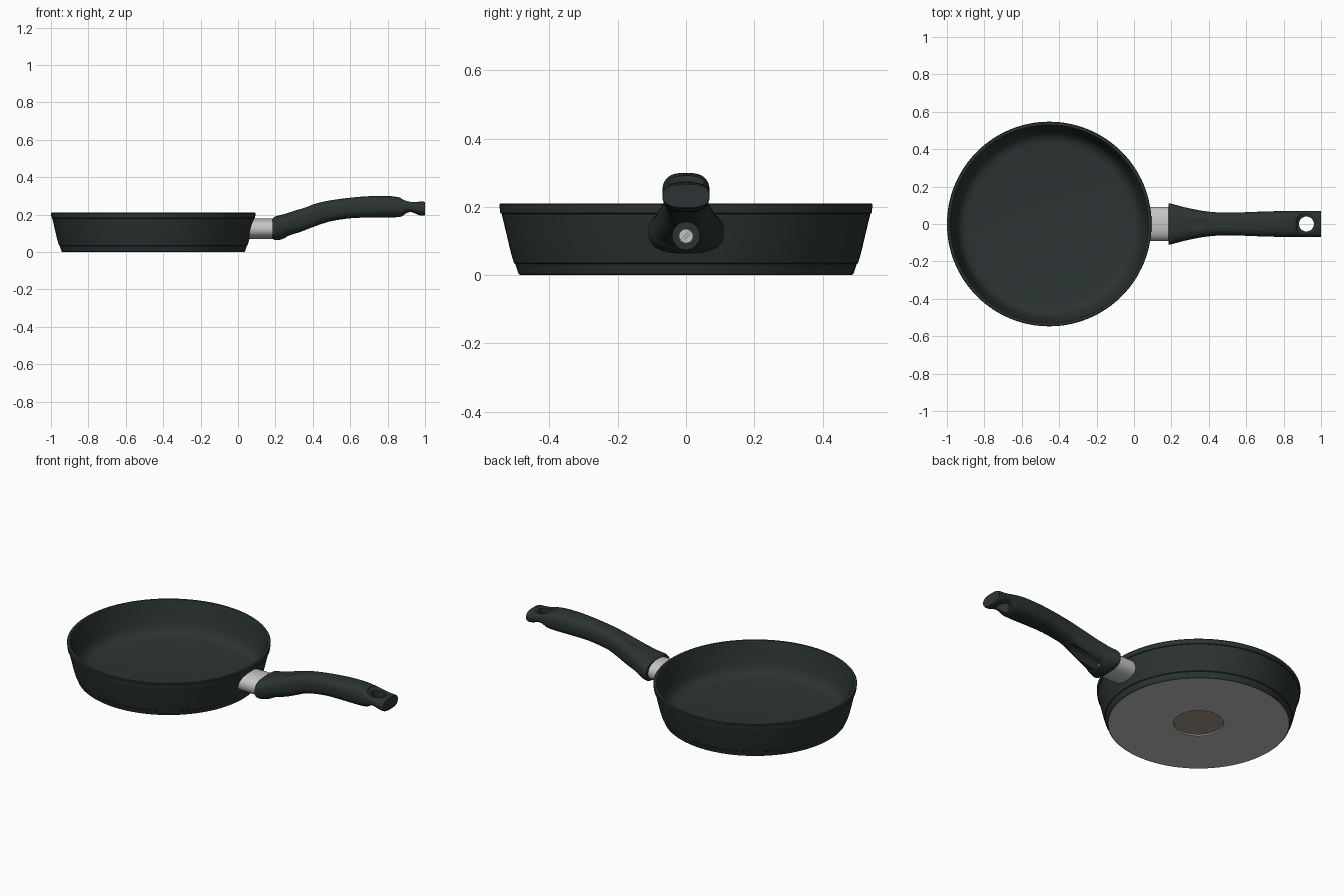
import bpy, bmesh, math

if "Cube" in bpy.data.objects:
    bpy.data.objects.remove(bpy.data.objects["Cube"])

PAN_X = -0.453


def material(name, rgb):
    m = bpy.data.materials.new(name)
    m.diffuse_color = (*rgb, 1)
    m.use_nodes = True
    m.node_tree.nodes["Principled BSDF"].inputs["Base Color"].default_value = m.diffuse_color
    return m


coating = material("dark green grey", (0.024, 0.034, 0.032))
base_grey = material("base grey", (0.53, 0.53, 0.53))
base_brown = material("warm grey", (0.36, 0.30, 0.25))
metal = material("metal", (0.57, 0.56, 0.55))


def finish(name, bm, mats, angle=35):
    bmesh.ops.remove_doubles(bm, verts=bm.verts, dist=1e-5)
    bmesh.ops.recalc_face_normals(bm, faces=bm.faces)
    me = bpy.data.meshes.new(name)
    bm.to_mesh(me)
    bm.free()
    ob = bpy.data.objects.new(name, me)
    bpy.context.collection.objects.link(ob)
    for m in mats:
        me.materials.append(m)
    smooth(ob, angle)
    return ob


def smooth(ob, angle=35):
    bpy.ops.object.select_all(action='DESELECT')
    ob.select_set(True)
    bpy.context.view_layer.objects.active = ob
    bpy.ops.object.shade_smooth_by_angle(angle=math.radians(angle))


def loft(name, rings, mats):
    """Skin a list of closed rings and cap both ends."""
    bm = bmesh.new()
    rows = [[bm.verts.new(p) for p in r] for r in rings]
    n = len(rows[0])
    for a, b in zip(rows, rows[1:]):
        for i in range(n):
            j = (i + 1) % n
            bm.faces.new((a[i], a[j], b[j], b[i]))
    bm.faces.new(rows[0])
    bm.faces.new(rows[-1])
    return finish(name, bm, mats)


def section(x, hy, top, bot, power, n=48):
    """Superellipse cross-section standing across x."""
    cz, hz, pts = (top + bot) / 2, (top - bot) / 2, []
    for i in range(n):
        t = 2 * math.pi * i / n
        c, s = math.cos(t), math.sin(t)
        pts.append((x, hy * math.copysign(abs(c) ** (2 / power), c),
                    cz + hz * math.copysign(abs(s) ** (2 / power), s)))
    return pts


def catmull(rows, sub=4):
    out = []
    for i in range(len(rows) - 1):
        p = [rows[max(0, min(len(rows) - 1, i + k))] for k in (-1, 0, 1, 2)]
        for s in range(sub):
            t = s / sub
            out.append([0.5 * (2 * b + (c - a) * t + (2 * a - 5 * b + 4 * c - d) * t * t
                               + (3 * b - a - 3 * c + d) * t ** 3) for a, b, c, d in zip(*p)])
    return out + [list(rows[-1])]


def cut(ob, cutter):
    mod = ob.modifiers.new("cut", 'BOOLEAN')
    mod.operation, mod.solver, mod.object = 'DIFFERENCE', 'EXACT', cutter
    bpy.context.view_layer.objects.active = ob
    bpy.ops.object.modifier_apply(modifier="cut")
    bpy.data.objects.remove(cutter)


def cylinder(name, r, depth, loc, rot=(0, 0, 0)):
    bpy.ops.mesh.primitive_cylinder_add(vertices=40, radius=r, depth=depth, location=loc, rotation=rot)
    ob = bpy.context.object
    ob.name = name
    return ob


def dimple(ob, loc, scale, tilt=0):
    """Scoop a shallow ellipsoid out of a surface."""
    bpy.ops.mesh.primitive_uv_sphere_add(segments=48, ring_count=24, radius=1, location=loc,
                                         rotation=(0, math.radians(tilt), 0))
    ball = bpy.context.object
    ball.scale = scale
    cut(ob, ball)


# Pan: revolved profile from underside centre, up the wall, and back to the floor centre
profile = [(0, 0.008), (0.133, 0.008), (0.135, 0.0), (0.486, 0.0), (0.491, 0.004),
           (0.500, 0.032), (0.504, 0.035), (0.513, 0.065), (0.526, 0.12), (0.540, 0.179),
           (0.544, 0.181), (0.547, 0.206), (0.544, 0.21), (0.53, 0.21), (0.527, 0.207),
           (0.513, 0.14), (0.5, 0.085), (0.49, 0.058), (0.475, 0.04), (0.455, 0.029),
           (0.43, 0.024), (0, 0.024)]
bm = bmesh.new()
verts = [bm.verts.new((PAN_X + r, 0, z)) for r, z in profile]
edges = [bm.edges.new(p) for p in zip(verts, verts[1:])]
bmesh.ops.spin(bm, geom=verts + edges, cent=(PAN_X, 0, 0), axis=(0, 0, 1),
               angle=2 * math.pi, steps=128, use_merge=True)
for f in bm.faces:
    c = f.calc_center_median()
    r = math.hypot(c.x - PAN_X, c.y)
    if c.z < 0.009 and r < 0.136:
        f.material_index = 2
    elif c.z < 0.001:
        f.material_index = 1
finish("pan_body", bm, [coating, base_grey, base_brown], 30)

# Metal ferrule, its inner end following the pan wall
far_ring = section(0.2, 0.09, 0.178, 0.07, 2.3)
wall_ring = [(PAN_X + math.sqrt((0.509 + (z - 0.065) * 0.23) ** 2 - y * y), y, z) for _, y, z in far_ring]
loft("ferrule", [wall_ring, far_ring], [metal])

# Grip: stations of x, half width, top, bottom
stations = [(0.185, 0.110, 0.178, 0.072), (0.195, 0.110, 0.188, 0.064), (0.22, 0.103, 0.196, 0.064),
            (0.25, 0.095, 0.203, 0.074), (0.265, 0.091, 0.208, 0.084), (0.30, 0.083, 0.220, 0.094),
            (0.35, 0.073, 0.238, 0.108), (0.40, 0.066, 0.254, 0.128), (0.45, 0.062, 0.267, 0.150),
            (0.50, 0.061, 0.277, 0.165), (0.60, 0.063, 0.290, 0.180), (0.70, 0.067, 0.298, 0.184),
            (0.80, 0.069, 0.299, 0.184), (0.85, 0.069, 0.294, 0.186), (0.875, 0.069, 0.289, 0.190),
            (0.90, 0.069, 0.282, 0.205), (0.92, 0.069, 0.276, 0.210), (0.945, 0.069, 0.272, 0.205),
            (0.97, 0.069, 0.271, 0.196), (0.99, 0.069, 0.270, 0.194), (1.0, 0.068, 0.266, 0.198)]
grip = loft("grip", [section(*s, 2.7) for s in catmull(stations)], [coating])

# Hanging hole, screw channel and dimples cut into the grip
dimple(grip, (0.925, 0, 0.288), (0.06, 0.085, 0.026), 6)
cut(grip, cylinder("hole_cutter", 0.04, 0.4, (0.922, 0, 0.23)))
cut(grip, cylinder("channel_cutter", 0.04, 0.28, (0.355, 0, 0.115), (0, math.pi / 2, 0)))
dimple(grip, (0.352, 0, 0.264), (0.095, 0.085, 0.03), -20)
smooth(grip, 30)

# Screw head with a slot, at the end of the channel
screw = cylinder("screw", 0.021, 0.03, (0.22, 0, 0.114), (0, math.pi / 2, 0))
screw.data.materials.append(metal)
bpy.ops.mesh.primitive_cube_add(size=1, location=(0.236, 0, 0.114), rotation=(math.radians(45), 0, 0))
slot = bpy.context.object
slot.scale = (0.014, 0.06, 0.006)
cut(screw, slot)
smooth(screw, 30)
